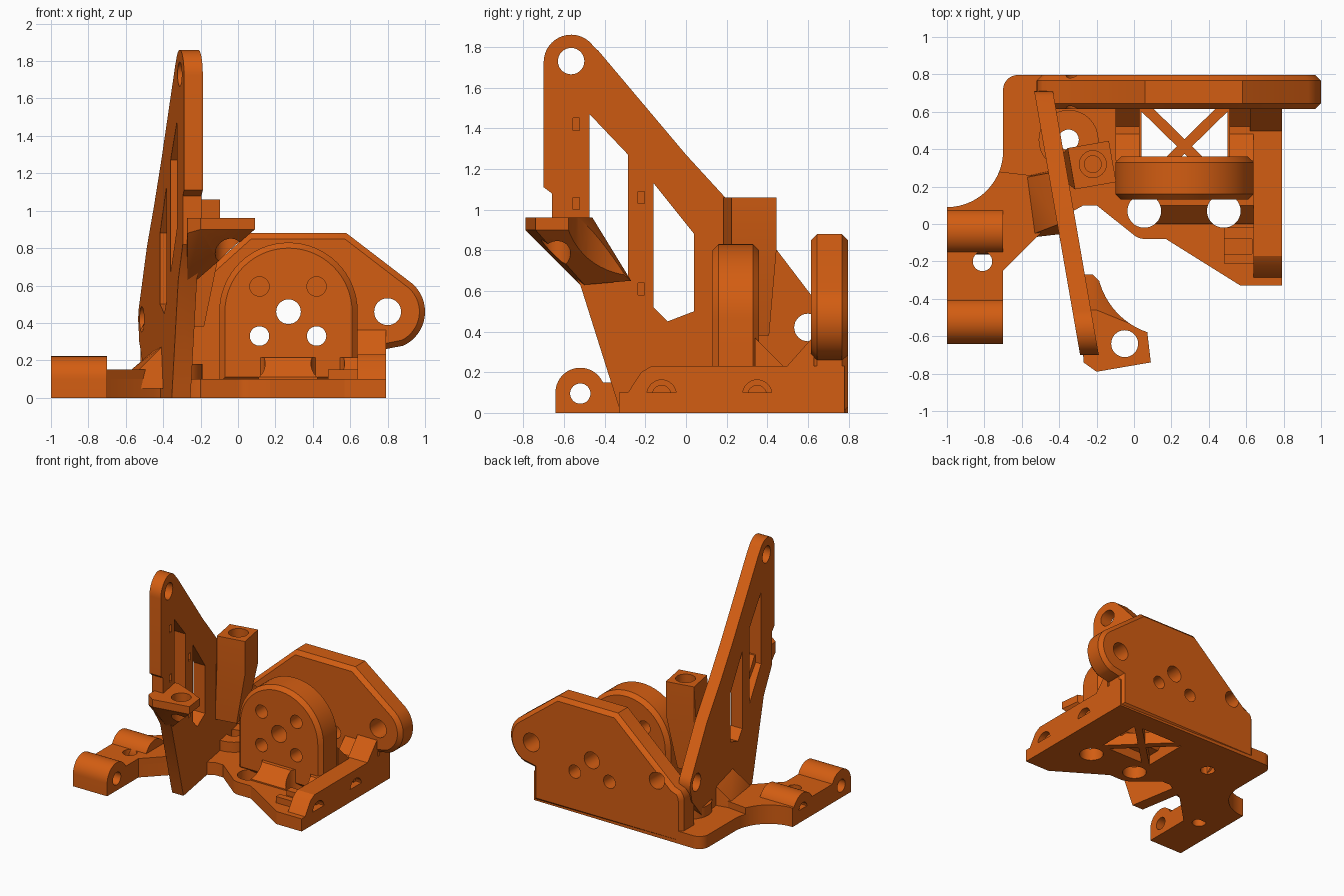
import bpy, bmesh, math
from mathutils import Vector

if "Cube" in bpy.data.objects:
    bpy.data.objects.remove(bpy.data.objects["Cube"])

orange = bpy.data.materials.new("orange")
orange.diffuse_color = (0.65, 0.11, 0.006, 1)
orange.use_nodes = True
orange.node_tree.nodes["Principled BSDF"].inputs["Base Color"].default_value = orange.diffuse_color

LEAN = -0.174          # sideways drift of the upright panel along y


def arc(cx, cy, r, a0, a1, n=16):
    return [(cx + r * math.cos(math.radians(a0 + (a1 - a0) * i / n)),
             cy + r * math.sin(math.radians(a0 + (a1 - a0) * i / n))) for i in range(n + 1)]


def circle(cx, cy, r, n=32):
    return arc(cx, cy, r, 0, 360 - 360 / n, n - 1)


def finish(name, bm):
    bmesh.ops.recalc_face_normals(bm, faces=bm.faces)
    me = bpy.data.meshes.new(name)
    bm.to_mesh(me)
    bm.free()
    me.materials.append(orange)
    ob = bpy.data.objects.new(name, me)
    bpy.context.collection.objects.link(ob)
    return ob


def prism(name, pts, axis, lo, hi, shear=0, bevel=0):
    """Extrude a 2D profile along an axis, optionally chamfering both end rims."""
    def place(p, t):
        a, b = p
        return {"x": (t + shear * a, a, b), "y": (a, t, b), "z": (a, b, t)}[axis]
    bm = bmesh.new()
    low = [bm.verts.new(place(p, lo)) for p in pts]
    top = [bm.verts.new(place(p, hi)) for p in pts]
    caps = [bm.faces.new(low[::-1]), bm.faces.new(top)]
    for i in range(len(pts)):
        j = (i + 1) % len(pts)
        bm.faces.new((low[i], low[j], top[j], top[i]))
    if bevel:
        bmesh.ops.recalc_face_normals(bm, faces=bm.faces)
        edges = list({e for f in caps for e in f.edges})
        bmesh.ops.bevel(bm, geom=edges, offset=bevel, segments=1, affect="EDGES")
    return finish(name, bm)


def hull(name, pts):
    bm = bmesh.new()
    for p in pts:
        bm.verts.new(p)
    res = bmesh.ops.convex_hull(bm, input=bm.verts)
    loose = [v for v in bm.verts if not v.link_faces]
    bmesh.ops.delete(bm, geom=loose, context="VERTS")
    bmesh.ops.dissolve_limit(bm, angle_limit=0.01, verts=bm.verts, edges=bm.edges)
    return finish(name, bm)


def cut(ob, cutters):
    """Subtract the cutters, then remove them."""
    for c in cutters:
        c.hide_render = True
        m = ob.modifiers.new("cut", "BOOLEAN")
        m.operation, m.solver, m.object = "DIFFERENCE", "EXACT", c
    bpy.context.view_layer.update()
    me = bpy.data.meshes.new_from_object(ob.evaluated_get(bpy.context.evaluated_depsgraph_get()))
    ob.modifiers.clear()
    ob.data = me
    for c in cutters:
        bpy.data.objects.remove(c)
    return ob


def bore(axis, a, b, r, lo, hi, shear=0):
    return prism("cutter", circle(a, b, r), axis, lo, hi, shear)


def rect(x0, x1, y0, y1):
    return [(x0, y0), (x1, y0), (x1, y1), (x0, y1)]


# Back plate with rounded ear, chamfered rims and bolt holes
plate = prism("back_plate",
              [(-0.52, 0), (0.79, 0), (0.79, 0.26)] + arc(0.8, 0.46, 0.2, -65, 48)
              + [(0.58, 0.88), (0.06, 0.88), (-0.44, 0.43)] + arc(-0.42, 0.34, 0.1, 135, 180, 6),
              "y", 0.615, 0.797, bevel=0.03)
cut(plate, [bore("y", x, z, r, 0.5, 0.9) for x, z, r in
            [(0.8, 0.46, 0.072), (-0.3, 0.45, 0.065), (0.27, 0.46, 0.066),
             (0.115, 0.33, 0.052), (0.42, 0.33, 0.052)]])

# Arched motor mount
mount = prism("motor_mount", [(-0.1, 0.08), (0.64, 0.08)] + arc(0.27, 0.46, 0.37, 0, 180, 32),
              "y", 0.13, 0.36, bevel=0.03)
cut(mount, [bore("y", 0.27, 0.46, 0.066, 0, 0.5)]
    + [bore("y", x, z, 0.052, 0, 0.5) for x in (0.115, 0.42) for z in (0.33, 0.595)])

# Base slab with brace window and screw holes
base = prism("base",
             [(0.79, -0.33), (0.79, 0.78), (-0.62, 0.797)] + arc(-0.62, 0.717, 0.08, 95, 180, 8)
             + arc(-1, 0.39, 0.3, 0, -90, 16)
             + [(-1, -0.3), (-0.7, -0.25), (-0.45, 0), (-0.27, 0.1), (-0.2, 0.1)]
             + arc(0.06, 0.02, 0.1, 225, 270, 6) + [(0.17, -0.08), (0.57, -0.33)],
             "z", 0, 0.1)
cut(base, [prism("cutter", rect(0.04, 0.5, 0.22, 0.615), "z", -0.1, 0.3),
           bore("z", 0.055, 0.07, 0.09, -0.1, 0.3), bore("z", 0.48, 0.07, 0.09, -0.1, 0.3),
           bore("z", -0.35, 0.45, 0.055, -0.1, 0.3), bore("z", -0.81, -0.2, 0.052, -0.1, 0.3)])

# Crossed braces in the window
for s in (-1, 1):
    prism("cross_brace", [(0.27 - s * 0.27, 0.19), (0.27 - s * 0.19, 0.19),
                          (0.27 + s * 0.27, 0.64), (0.27 + s * 0.19, 0.64)], "z", 0, 0.1)

# Gusset walls joining mount to plate
for x0, x1 in ((-0.1, 0.03), (0.51, 0.64)):
    prism("gusset_wall", [(0.34, 0), (0.63, 0), (0.63, 0.34), (0.52, 0.23),
                          (0.48, 0.23), (0.34, 0.37)], "x", x0, x1)
prism("plate_gusset", [(0.47, 0.2), (0.63, 0.2), (0.63, 0.38)], "x", 0.62, 0.79)

# Screw ledge in front of the mount
ledge = prism("screw_ledge", [(0.2, 0.08), (0.2, 0.215), (0.1, 0.215), (0, 0.11), (0, 0.08)],
              "x", 0.11, 0.66)
cut(ledge, [bore("z", x, 0.07, 0.09, 0, 0.4) for x in (0.055, 0.48)])

# Side rail with counterbored rod holes and a nut slot
rail = prism("side_rail", [(-0.325, 0), (0.78, 0), (0.78, 0.23), (-0.17, 0.23), (-0.22, 0.2),
                           (-0.325, 0.04)], "x", 0.64, 0.79)
cut(rail, [bore("x", y, 0.09, 0.072, 0.74, 0.9) for y in (-0.12, 0.35)]
    + [bore("x", y, 0.09, 0.045, 0.67, 0.9) for y in (-0.12, 0.35)])
nut = prism("nut_seat", rect(0.48, 0.66, -0.21, -0.02), "z", 0.05, 0.15)
cut(nut, [prism("cutter", rect(0.4, 0.63, -0.16, -0.08), "z", 0.11, 0.3)])

# Hinge arm on the left, with two knuckles
arm = prism("hinge_arm", [(-1, -0.6), (-0.7, -0.6), (-0.7, -0.25), (-0.45, 0), (-0.55, 0.26),
                          (-0.72, 0.28)] + arc(-1, 0.39, 0.3, -25, -90, 10), "z", 0, 0.15)
cut(arm, [bore("z", -0.81, -0.2, 0.052, -0.1, 0.3), bore("x", -0.52, 0.095, 0.05, -1.1, -0.6),
          bore("x", -0.04, 0.095, 0.05, -1.1, -0.6)])
for y in (-0.52, -0.04):
    knuckle = prism("hinge_knuckle", [(y - 0.122, 0), (y + 0.122, 0)]
                    + arc(y, 0.1, 0.122, 0, 180, 20), "x", -1, -0.7)
    cut(knuckle, [bore("x", y, 0.095, 0.05, -1.1, -0.6)])

# Upright panel with windows, end holes and small slots
panel = prism("upright_panel",
              [(-0.32, 0), (0.4, 0), (0.68, 0.3)] + arc(0.6, 0.42, 0.11, -30, 45, 8)
              + [(0.44, 0.81), (0.22, 1.03), (0, 1.27), (-0.43, 1.78)]
              + arc(-0.565, 1.725, 0.135, 35, 180, 16)
              + [(-0.7, 1.11), (-0.66, 1.08), (-0.66, 0.82), (-0.52, 0.63), (-0.34, 0.06)],
              "x", -0.41, -0.31, LEAN)
slots = [(-0.54, 1.42), (-0.54, 1.03), (-0.22, 1.06), (-0.22, 0.61)]
cut(panel, [bore("x", -0.565, 1.73, 0.065, -0.6, -0.1, LEAN),
            bore("x", 0.6, 0.42, 0.068, -0.6, -0.1, LEAN),
            prism("cutter", [(-0.475, 1.47), (-0.285, 1.27), (-0.285, 0.67), (-0.475, 0.9)],
                  "x", -0.6, -0.1, LEAN),
            prism("cutter", [(-0.16, 1.13), (0.04, 0.88), (0.04, 0.5), (-0.09, 0.45), (-0.16, 0.52)],
                  "x", -0.6, -0.1, LEAN)]
    + [prism("cutter", rect(y - 0.016, y + 0.016, z - 0.03, z + 0.03), "x", -0.36, -0.1, LEAN)
       for y, z in slots])

# Sloped foot bracing the panel on the arm
hull("panel_foot", [(-0.6, 0.25, 0.1), (-0.57, 0.25, 0.15), (-0.53, -0.05, 0.15), (-0.53, -0.07, 0.05),
                    (-0.42, 0.28, 0.28), (-0.4, 0, 0.28), (-0.38, 0.3, 0.05), (-0.36, -0.05, 0.05)])

# Cantilever shelf with scooped side and vertical hole
outer = [(-0.2, -0.79), (0.09, -0.74), (0.07, -0.57)]
shelf = hull("cantilever_shelf",
             [(x, y, z) for x, y in outer for z in (0.9, 0.96)]
             + [(-0.27, -0.74, 0.96), (-0.27, -0.74, 0.88), (-0.28, -0.46, 0.96), (-0.2, -0.46, 0.96),
                (-0.27, -0.52, 0.63), (-0.22, -0.5, 0.63), (-0.22, -0.27, 0.65), (-0.29, -0.27, 0.65)])
cut(shelf, [prism("cutter", circle(0.2, -0.2, 0.4, 64), "z", 0.3, 1.2),
            bore("z", -0.05, -0.64, 0.072, 0.3, 1.2)])


# Screw tower beside the panel, tapering into it
def turned(cx, cy, h, z):
    a = math.radians(10)
    return [(cx + h * (u * math.cos(a) - v * math.sin(a)),
             cy + h * (u * math.sin(a) + v * math.cos(a)), z) for u, v in rect(-1, 1, -1, 1)]


tower = hull("screw_tower", turned(-0.225, 0.315, 0.112, 1.06) + turned(-0.225, 0.315, 0.112, 0.8)
             + turned(-0.28, 0.31, 0.085, 0.38))
cut(tower, [bore("z", -0.22, 0.32, 0.072, 0.85, 1.2), bore("z", -0.22, 0.32, 0.045, 0.7, 1.2)])

# Ring boss at the tower's base
boss = prism("ring_boss", circle(-0.35, 0.45, 0.16), "z", 0.05, 0.18)
cut(boss, [bore("z", -0.35, 0.45, 0.055, 0, 0.4)])

# Smooth the curves, keep hard edges
for ob in bpy.data.objects:
    ob.data.shade_smooth()
    ob.data.set_sharp_from_angle(angle=math.radians(30))
